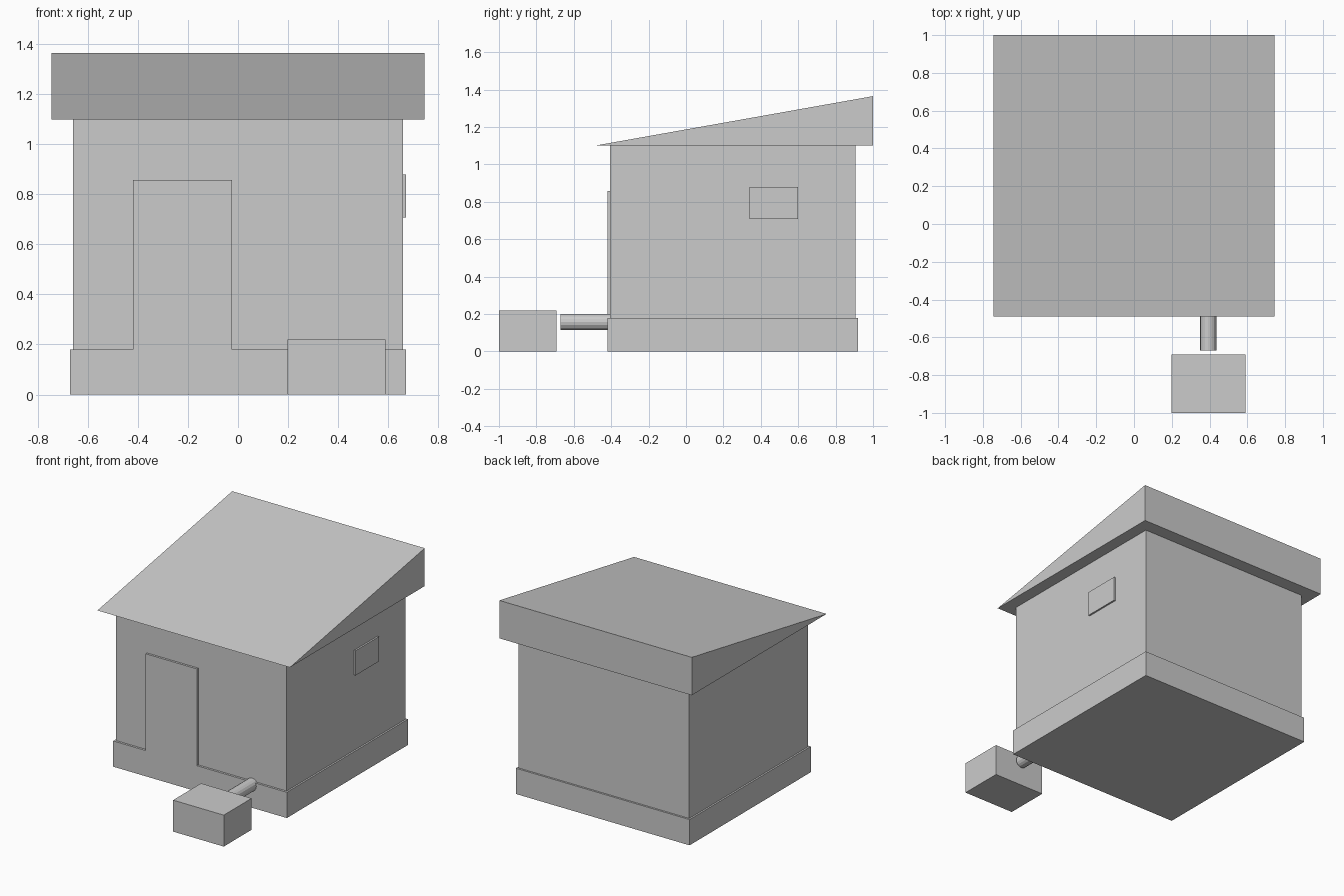
import bpy
import bmesh
from math import radians
from mathutils import Matrix

cube = bpy.data.objects.get("Cube")
if cube:
    bpy.data.objects.remove(cube, do_unlink=True)

# One plain grey for the whole model
grey = bpy.data.materials.new("plain_grey")
grey.use_nodes = True
colour = (0.6, 0.6, 0.6, 1)
grey.diffuse_color = colour
grey.node_tree.nodes["Principled BSDF"].inputs["Base Color"].default_value = colour


def finish(name, bm):
    bmesh.ops.recalc_face_normals(bm, faces=bm.faces)
    mesh = bpy.data.meshes.new(name)
    bm.to_mesh(mesh)
    bm.free()
    mesh.materials.append(grey)
    obj = bpy.data.objects.new(name, mesh)
    bpy.context.collection.objects.link(obj)
    return obj


def box(name, x, y, z):
    """Box from (low, high) ranges on each axis."""
    bm = bmesh.new()
    bmesh.ops.create_cube(bm, size=1)
    for v in bm.verts:
        v.co = [r[0] if c < 0 else r[1] for c, r in zip(v.co, (x, y, z))]
    return finish(name, bm)


def prism(name, profile, half_width):
    """Side profile of (y, z) points extruded across x."""
    bm = bmesh.new()
    face = bm.faces.new([bm.verts.new((-half_width, y, z)) for y, z in profile])
    side = bmesh.ops.extrude_face_region(bm, geom=[face])["geom"]
    moved = [g for g in side if isinstance(g, bmesh.types.BMVert)]
    bmesh.ops.translate(bm, verts=moved, vec=(2 * half_width, 0, 0))
    return finish(name, bm)


# Building
box("foundation", (-0.672, 0.672), (-0.42, 0.92), (0, 0.18))
box("walls", (-0.66, 0.66), (-0.405, 0.907), (0.18, 1.1))
prism("sloped_roof", [(-0.49, 1.1), (1, 1.1), (1, 1.365)], 0.745)

# Door and side window, raised slightly from the walls
box("door", (-0.42, -0.024), (-0.42, -0.405), (0.18, 0.857))
box("side_window", (0.66, 0.672), (0.34, 0.6), (0.707, 0.88))

# Block in front, with the pipe leaving the wall behind it
box("front_block", (0.198, 0.59), (-1, -0.692), (0, 0.22))
bm = bmesh.new()
pipe_place = Matrix.Translation((0.393, -0.535, 0.157)) @ Matrix.Rotation(radians(90), 4, "X")
bmesh.ops.create_cone(bm, cap_ends=True, segments=16, radius1=0.043,
                      radius2=0.043, depth=0.27, matrix=pipe_place)
finish("pipe", bm)
